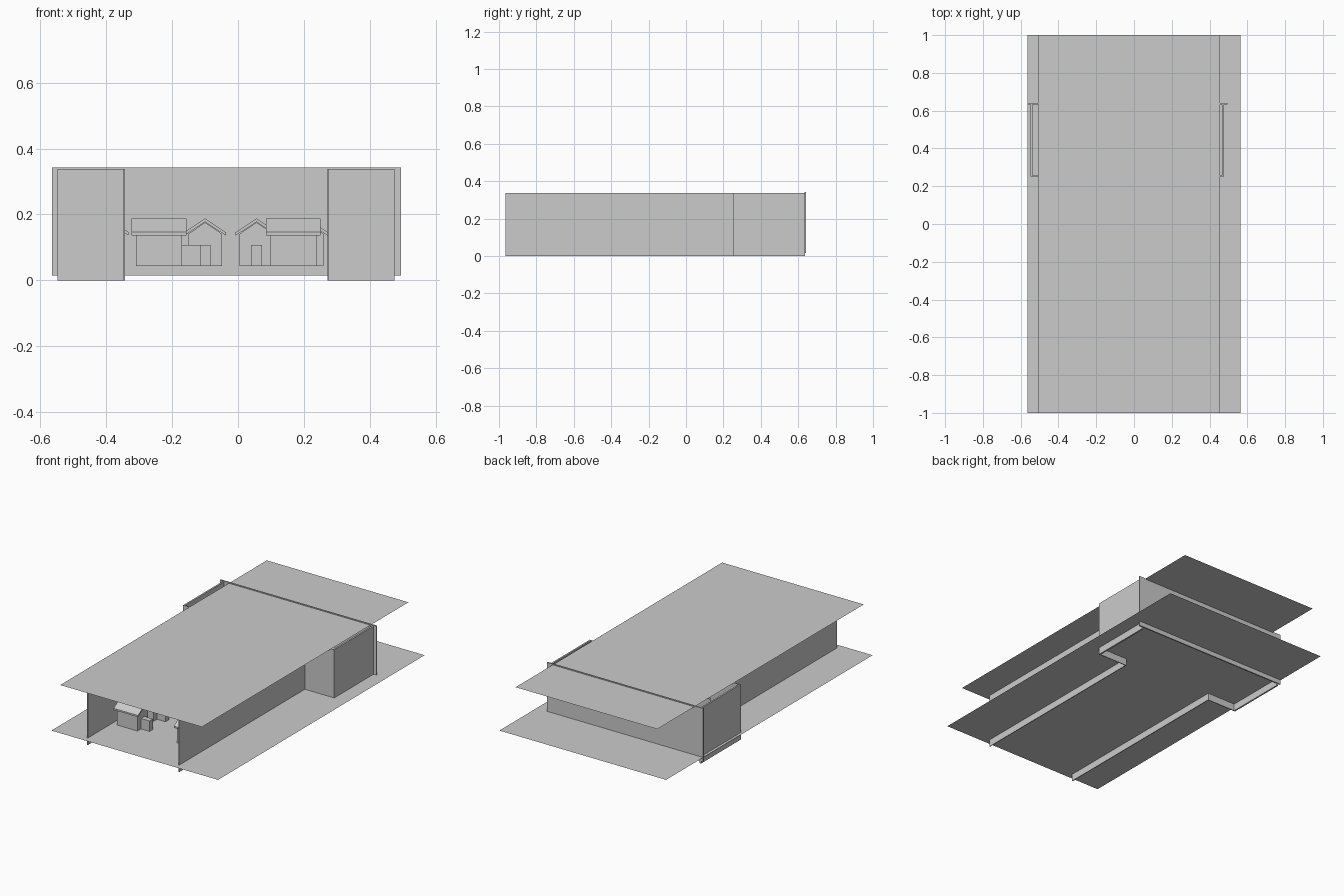
import bpy, bmesh
from math import pi
from mathutils import Matrix, Vector

if "Cube" in bpy.data.objects:
    bpy.data.objects.remove(bpy.data.objects["Cube"])

GROUND = 0.043


def finish(bm, name):
    bmesh.ops.recalc_face_normals(bm, faces=bm.faces)
    me = bpy.data.meshes.new(name)
    bm.to_mesh(me)
    bm.free()
    ob = bpy.data.objects.new(name, me)
    bpy.context.collection.objects.link(ob)
    return ob


def add_box(bm, x0, x1, y0, y1, z0, z1):
    m = Matrix.Translation(((x0 + x1) / 2, (y0 + y1) / 2, (z0 + z1) / 2))
    m = m @ Matrix.Diagonal((x1 - x0, y1 - y0, z1 - z0, 1))
    bmesh.ops.create_cube(bm, size=1, matrix=m)


def box(name, *dims):
    bm = bmesh.new()
    add_box(bm, *dims)
    return finish(bm, name)


def sheet(name, x0, x1, y0, y1, z):
    bm = bmesh.new()
    bm.faces.new([bm.verts.new(p) for p in
                  ((x0, y0, z), (x1, y0, z), (x1, y1, z), (x0, y1, z))])
    return finish(bm, name)


def add_prism(bm, profile, y0, y1):
    # extrude an x-z profile along y
    f = bm.faces.new([bm.verts.new((x, y0, z)) for x, z in profile])
    ext = bmesh.ops.extrude_face_region(bm, geom=[f])
    vs = [v for v in ext["geom"] if isinstance(v, bmesh.types.BMVert)]
    bmesh.ops.translate(bm, verts=vs, vec=Vector((0, y1 - y0, 0)))


def house(name, x, y, angle=0.0, porch=True):
    bm = bmesh.new()
    # gabled body
    add_prism(bm, [(-.051, GROUND), (.051, GROUND), (.051, .141), (0, .176), (-.051, .141)], -.07, .07)
    # overhanging roof
    add_prism(bm, [(-.063, .136), (-.063, .146), (0, .188), (.063, .146), (.063, .136), (0, .177)], -.083, .083)
    # entrance block
    if porch:
        add_box(bm, -.017, .017, -.128, -.07, GROUND, .107)
    ob = finish(bm, name)
    ob.location = (x, y, 0)
    ob.rotation_euler.z = angle


# ground and ceiling sheets
sheet("ground", -.565, .565, -1, 1, GROUND)
sheet("ceiling", -.505, .455, -1, 1, .338)

# T-shaped enclosure walls
T = .005
box("corridor_wall_left", -.348, -.343, -.965, .255, 0, .338)
box("corridor_wall_right", .272, .277, -.965, .255, 0, .338)
box("alcove_front_left", -.548, -.343, .252, .252 + T, 0, .338)
box("alcove_front_right", .272, .476, .252, .252 + T, 0, .338)
box("alcove_side_left", -.548, -.538, .255, .637, 0, .338)
box("alcove_side_right", .466, .476, .255, .637, 0, .338)
box("back_wall", -.565, .495, .633, .641, .015, .343)

# two columns of houses along the corridor
for i in range(6):
    yy = -.68 + .155 * i
    house("house_left", -.24, yy, pi / 2)
    house("house_right", .168, yy, -pi / 2, porch=False)

# row of houses at the back, facing forward
for xx in (-.395, -.248, -.10, .056, .209, .363):
    house("house_back", xx, .50)
